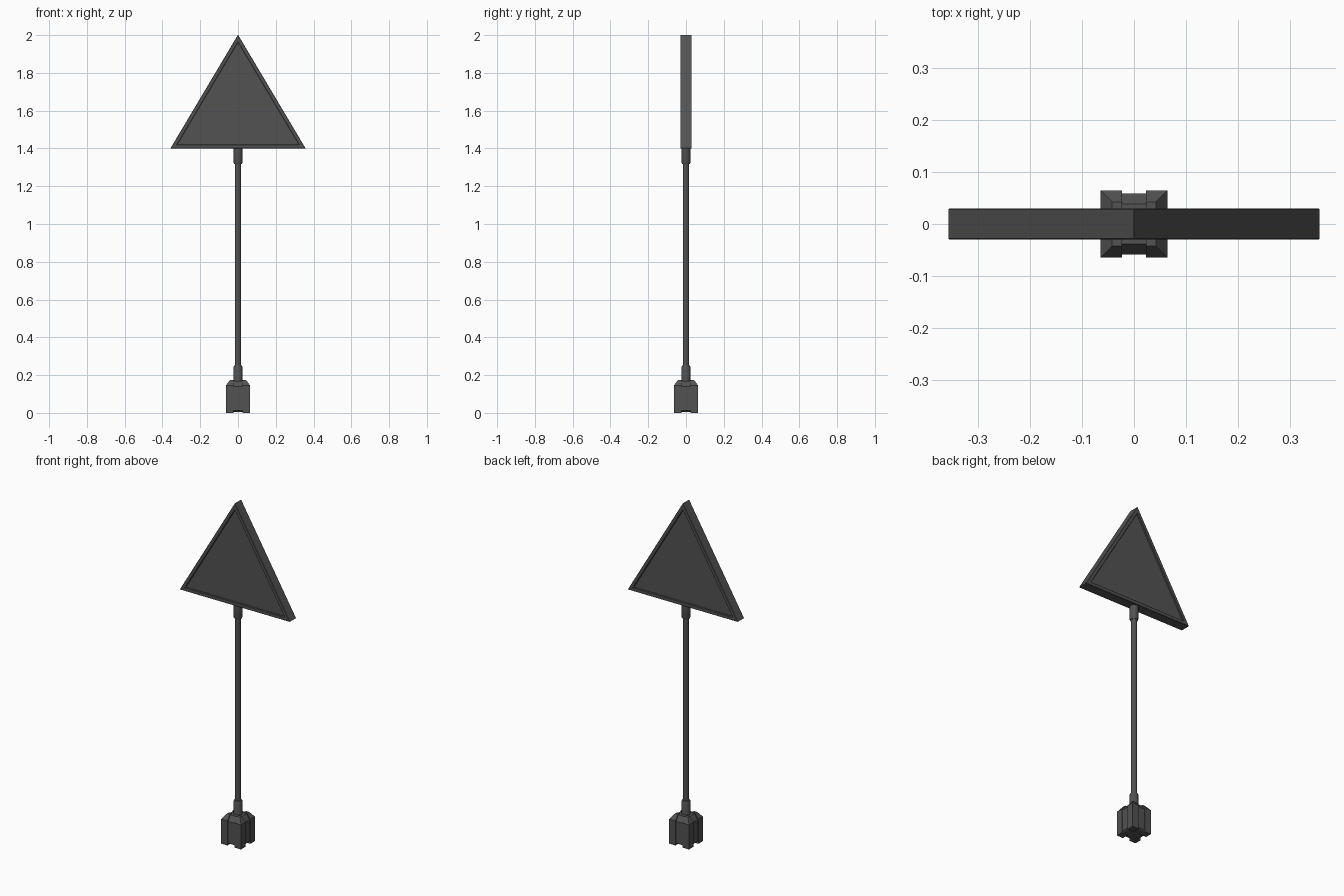
import bpy, bmesh, math

if "Cube" in bpy.data.objects:
    bpy.data.objects.remove(bpy.data.objects["Cube"])


def material(name, shade, alpha=1.0):
    m = bpy.data.materials.new(name)
    m.diffuse_color = (shade, shade, shade, alpha)
    m.use_nodes = True
    m.node_tree.nodes["Principled BSDF"].inputs["Base Color"].default_value = m.diffuse_color
    return m


metal = material("dark_metal", 0.085)
glass = material("smoked_panel", 0.085, 0.6)


def loft(name, rings, mat=metal, closed=False):
    """Join equal-length rings of points; cap the ends unless closed into a loop."""
    bm = bmesh.new()
    vs = [[bm.verts.new(p) for p in ring] for ring in rings]
    n = len(vs[0])
    pairs = list(zip(vs, vs[1:])) + ([(vs[-1], vs[0])] if closed else [])
    for a, b in pairs:
        for i in range(n):
            j = (i + 1) % n
            bm.faces.new((a[i], a[j], b[j], b[i]))
    if not closed:
        bm.faces.new(vs[0])
        bm.faces.new(vs[-1])
    bmesh.ops.recalc_face_normals(bm, faces=bm.faces)
    me = bpy.data.meshes.new(name)
    bm.to_mesh(me)
    bm.free()
    me.materials.append(mat)
    ob = bpy.data.objects.new(name, me)
    bpy.context.collection.objects.link(ob)
    return ob


def tube(name, profile, sides=12):
    rings = [[(r * math.cos(math.tau * (i + 0.5) / sides),
               r * math.sin(math.tau * (i + 0.5) / sides), z)
              for i in range(sides)] for r, z in profile]
    ob = loft(name, rings)
    bpy.ops.object.select_all(action='DESELECT')
    bpy.context.view_layer.objects.active = ob
    ob.select_set(True)
    bpy.ops.object.shade_smooth_by_angle(angle=math.radians(35))


def rect(x0, x1, y0, y1, z):
    return [(x0, y0, z), (x1, y0, z), (x1, y1, z), (x0, y1, z)]


# Base: recessed core with four chamfered corner posts
loft("base_core", [rect(-h, h, -h, h, z) for h, z in
                   ((0.05, 0.006), (0.059, 0.012), (0.059, 0.14), (0.038, 0.17))])
C = 0.023
for sx in (-1, 1):
    for sy in (-1, 1):
        loft("base_corner_post", [rect(sx * C, sx * h, sy * C, sy * h, z) for h, z in
                                  ((0.0645, 0), (0.0645, 0.145), (0.042, 0.174))])

# Pole and its two collars
tube("pole", [(0.017, 0.16), (0.017, 1.40)])
tube("lower_collar", [(0.024, 0.16), (0.024, 0.243), (0.021, 0.25)])
tube("upper_collar", [(0.021, 1.318), (0.024, 1.325), (0.024, 1.405)])

# Triangular sign head
CENTRE = 1.603


def triangle(scale, y):
    pts = ((-0.358, 1.4), (0.358, 1.4), (0.0, 2.002))
    return [(x * scale, y, CENTRE + (z - CENTRE) * scale) for x, z in pts]


frame = loft("sign_frame", [triangle(1, -0.03), triangle(1, 0.03),
                            triangle(0.9, 0.03), triangle(0.9, -0.03)], closed=True)
bev = frame.modifiers.new("soft_edges", 'BEVEL')
bev.width = 0.002
bev.segments = 1
loft("sign_panel", [triangle(0.905, -0.02), triangle(0.905, 0.02)], glass)
